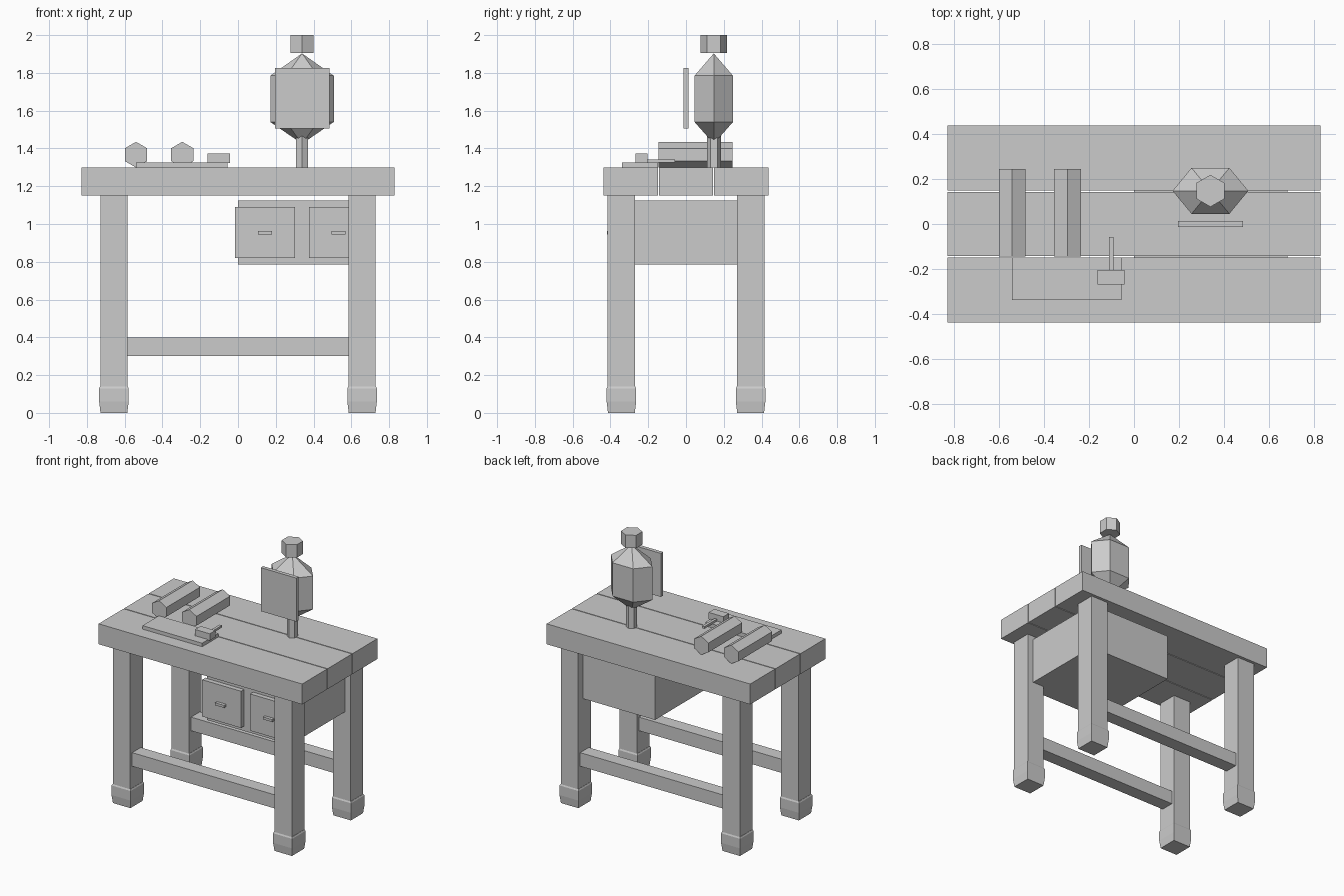
import bpy, bmesh, math
from mathutils import Vector

cube = bpy.data.objects.get("Cube")
if cube:
    bpy.data.objects.remove(cube, do_unlink=True)

grey = bpy.data.materials.new("plain_grey")
grey.use_nodes = True
GREY = (0.6, 0.6, 0.6, 1)
grey.diffuse_color = GREY
grey.node_tree.nodes["Principled BSDF"].inputs["Base Color"].default_value = GREY


def finish(name, bm):
    """Turn a bmesh into a flat shaded grey object."""
    bmesh.ops.recalc_face_normals(bm, faces=bm.faces)
    mesh = bpy.data.meshes.new(name)
    bm.to_mesh(mesh)
    bm.free()
    mesh.materials.append(grey)
    obj = bpy.data.objects.new(name, mesh)
    bpy.context.collection.objects.link(obj)
    return obj


def box(name, x, y, z):
    """Box from (low, high) ranges on each axis."""
    bm = bmesh.new()
    bmesh.ops.create_cube(bm, size=1)
    for v in bm.verts:
        v.co = Vector([(r[0] + r[1]) / 2 + c * (r[1] - r[0])
                       for r, c in zip((x, y, z), v.co)])
    return finish(name, bm)


def lathe(name, centre, rings, sides=6, turn=0.0, squash=1.0):
    """Stack of polygon rings (radius, height); a radius of 0 makes a point."""
    bm = bmesh.new()
    loops = []
    for radius, height in rings:
        count = sides if radius else 1
        loops.append([bm.verts.new((
            centre[0] + radius * math.cos(turn + math.tau * i / sides),
            centre[1] + radius * squash * math.sin(turn + math.tau * i / sides),
            height)) for i in range(count)])
    for low, high in zip(loops, loops[1:]):
        for i in range(sides):
            j = (i + 1) % sides
            corners = [low[i % len(low)], low[j % len(low)],
                       high[j % len(high)], high[i % len(high)]]
            bm.faces.new(list(dict.fromkeys(corners)))
    for loop in (loops[0], loops[-1]):
        if len(loop) > 1:
            bm.faces.new(loop)
    return finish(name, bm)


# Table top of three planks
for place, y in (("front", (-0.437, -0.148)), ("middle", (-0.142, 0.142)),
                 ("back", (0.148, 0.437))):
    box(f"{place}_plank", (-0.828, 0.828), y, (1.15, 1.3))

# Legs with slightly wider feet, and a long rail on each side
diagonal = math.sqrt(2)
for depth, sy in (("front", -1), ("back", 1)):
    y = 0.342 * sy
    for side, sx in (("left", 1), ("right", -1)):
        x = 0.657 * sx
        box(f"{depth}_{side}_leg", (x - 0.071, x + 0.071),
            (y - 0.073, y + 0.073), (0.06, 1.15))
        lathe(f"{depth}_{side}_foot", (x, y),
              [(r * diagonal, z) for r, z in
               ((0.071, 0), (0.078, 0.06), (0.078, 0.13), (0.073, 0.14))],
              sides=4, turn=math.pi / 4)
    box(f"{depth}_rail", (-0.6, 0.6), (y - 0.05, y + 0.05), (0.3, 0.4))

# Drawer cabinet
box("cabinet", (0, 0.68), (-0.36, 0.36), (0.785, 1.125))
for side, x in (("right", 0.143), ("left", 0.533)):
    box(f"{side}_drawer_front", (x - 0.158, x + 0.158), (-0.395, -0.355), (0.82, 1.09))
    box(f"{side}_drawer_handle", (x - 0.037, x + 0.037), (-0.418, -0.39), (0.944, 0.962))

# Hexagonal rolls lying front to back
for side, x in (("right", -0.54), ("middle", -0.295)):
    roll = lathe(f"{side}_roll", (0, 0), [(0.068, -0.195), (0.068, 0.195)],
                 turn=math.pi / 2)
    roll.location = (x, 0.05, 1.367)
    roll.rotation_euler.x = math.pi / 2

# Flat board with a hammer on it
box("board", (-0.54, -0.055), (-0.338, -0.148), (1.3, 1.326))
box("hammer_head", (-0.162, -0.042), (-0.268, -0.203), (1.322, 1.372))
box("hammer_handle", (-0.11, -0.09), (-0.25, -0.057), (1.325, 1.341))

# Standing device: post, faceted body, cap and front panel
middle = (0.339, 0.147)
lathe("post", middle, [(0.037, 1.3), (0.037, 1.5)], turn=math.pi / 2)
lathe("device_body", middle,
      [(0, 1.425), (0.168, 1.54), (0.168, 1.785), (0, 1.903)], squash=0.7)
lathe("device_cap", middle, [(0.071, 1.905), (0.071, 2.0)], turn=math.pi / 2)
box("device_panel", (0.195, 0.484), (-0.014, 0.014), (1.505, 1.825))
